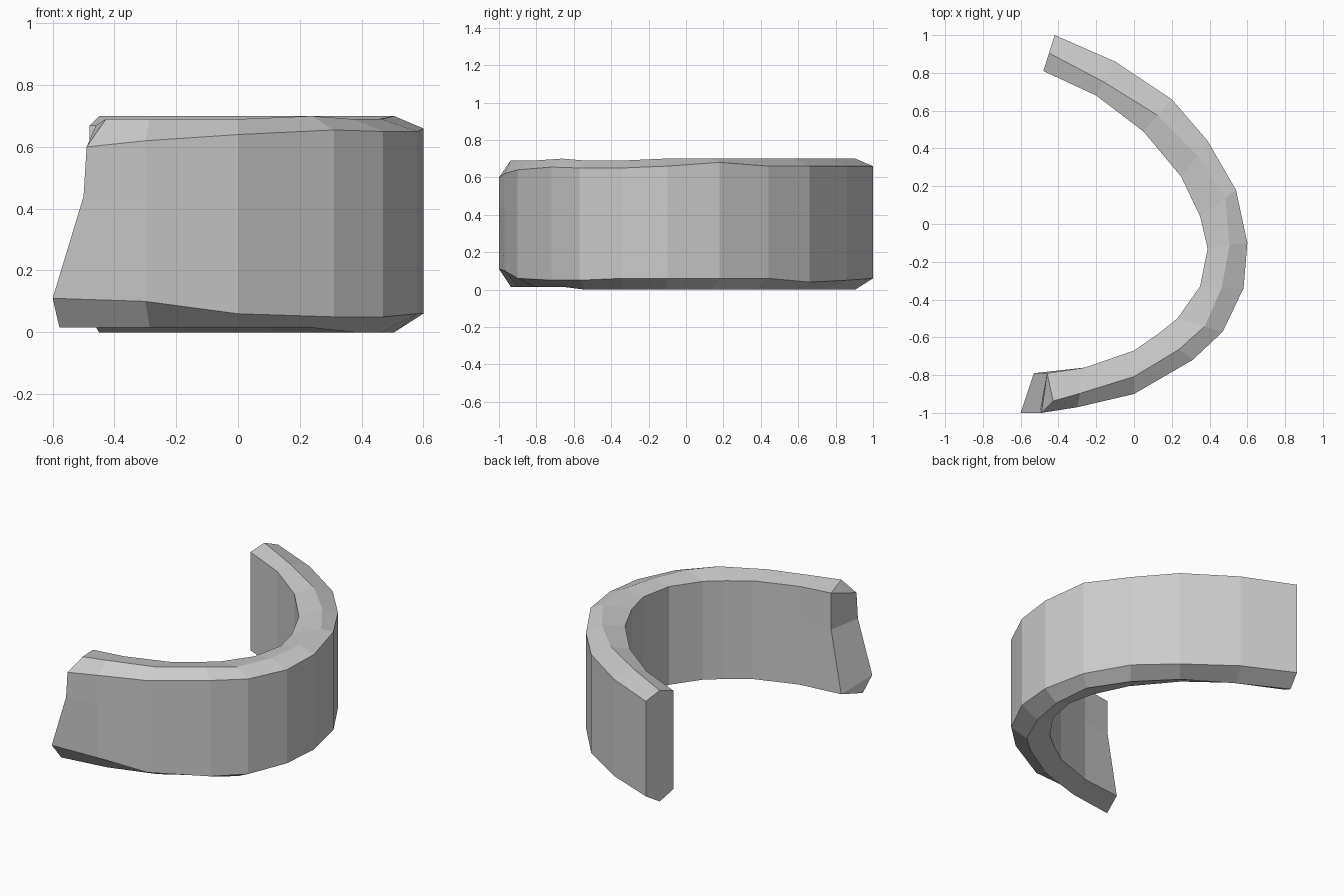
import bpy, bmesh

# Stations along the arc: outer x,y, inner x,y, ridge position, low z, high z
stations = [
    (-0.42, 1.00, -0.48, 0.81, 0.50, 0.06, 0.66),
    (-0.10, 0.86, -0.20, 0.68, 0.60, 0.05, 0.66),
    (0.20, 0.66, 0.05, 0.49, 0.50, 0.04, 0.66),
    (0.39, 0.44, 0.25, 0.25, 0.40, 0.06, 0.66),
    (0.54, 0.18, 0.35, 0.04, 0.30, 0.06, 0.68),
    (0.60, -0.10, 0.39, -0.13, 0.45, 0.06, 0.66),
    (0.58, -0.34, 0.35, -0.33, 0.50, 0.06, 0.65),
    (0.47, -0.57, 0.23, -0.50, 0.40, 0.05, 0.65),
    (0.31, -0.72, 0.13, -0.58, 0.40, 0.05, 0.655),
    (0.00, -0.90, 0.00, -0.67, 0.40, 0.06, 0.64),
    (-0.30, -0.97, -0.26, -0.76, 0.35, 0.10, 0.62),
    (-0.50, -1.00, -0.46, -0.79, 0.30, 0.11, 0.60),
]

# Extra x offset that gives the front end its slanted, broken outline
end_shift = [-0.10, 0.0, 0.01, 0.06, 0.0, 0.0, -0.07, -0.09]


def section(ox, oy, ix, iy, f, lo, hi):
    rx, ry = ox + (ix - ox) * f, oy + (iy - oy) * f
    tx, ty = ox + (ix - ox) * 0.75, oy + (iy - oy) * 0.75
    top = 0.70 if hi > 0.65 else 0.69
    bottom = 0.0 if oy > -0.7 else 0.015
    return [(ox, oy, lo), (ox, oy, 0.44), (ox, oy, hi), (rx, ry, top),
            (ix, iy, 0.67), (ix, iy, 0.44), (ix, iy, 0.05),
            (rx, ry, bottom)]


bm = bmesh.new()
rings = []
for i, s in enumerate(stations):
    pts = section(*s)
    if i == len(stations) - 1:
        pts = [(x + d, y, z) for (x, y, z), d in zip(pts, end_shift)]
    rings.append([bm.verts.new(p) for p in pts])

# Walls between stations and the two end caps
for a, b in zip(rings, rings[1:]):
    for k in range(8):
        n = (k + 1) % 8
        bm.faces.new((a[k], a[n], b[n], b[k]))
for ring in (rings[0], rings[-1]):
    for k in range(3):
        bm.faces.new((ring[k], ring[k + 1], ring[6 - k - 1], ring[6 - k])
                     if k < 2 else (ring[2], ring[3], ring[4]))
    bm.faces.new((ring[0], ring[6], ring[7]))
bmesh.ops.recalc_face_normals(bm, faces=bm.faces)

mesh = bpy.data.meshes.new("curved_band")
bm.to_mesh(mesh)
bm.free()
band = bpy.data.objects.new("curved_band", mesh)
bpy.context.collection.objects.link(band)
